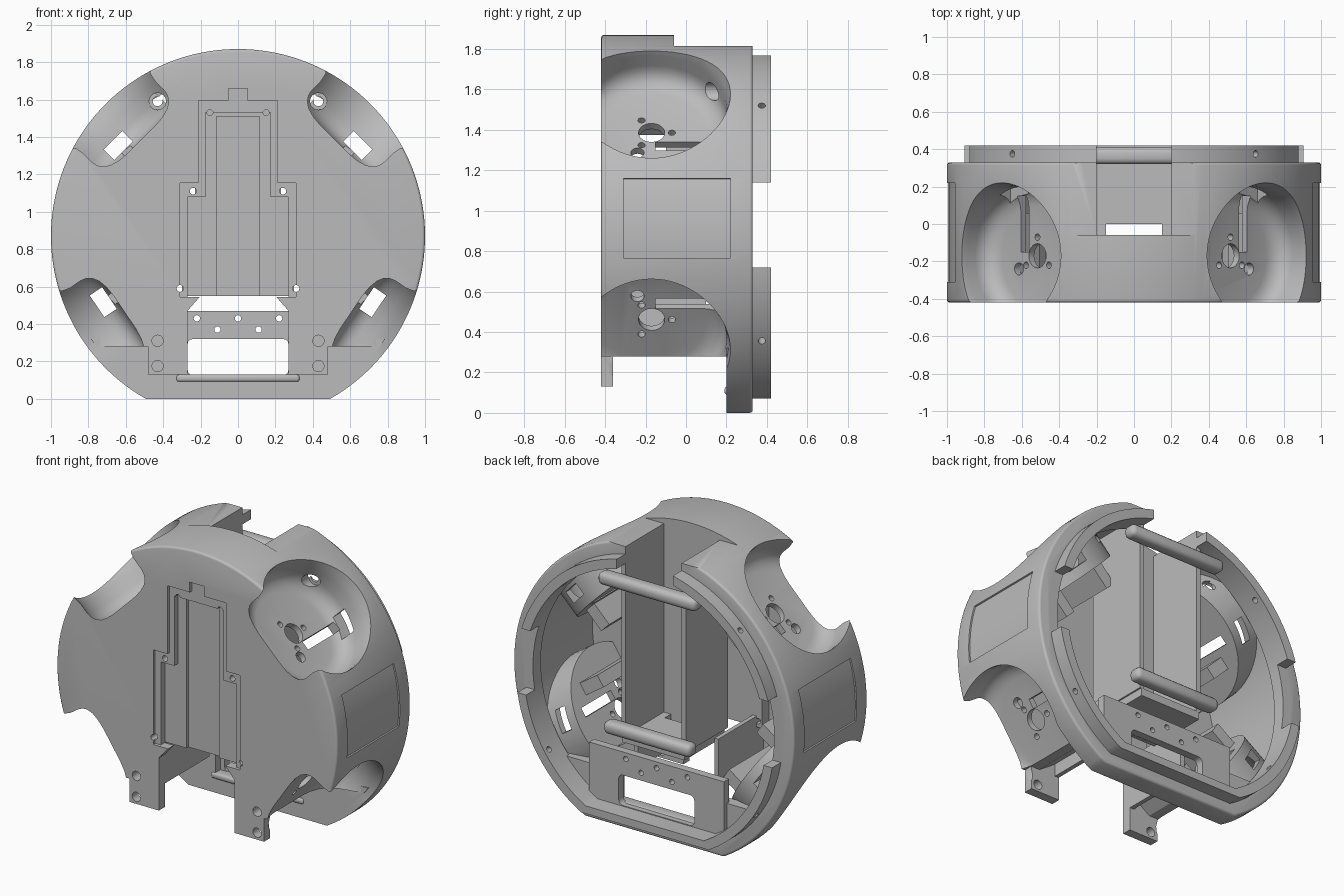
import bpy, bmesh, math
from math import sin, cos, pi, radians
from mathutils import Matrix, Vector

if "Cube" in bpy.data.objects:
    bpy.data.objects.remove(bpy.data.objects["Cube"])

mat = bpy.data.materials.new("light grey plastic")
mat.use_nodes = True
GREY = (0.5, 0.5, 0.5, 1)
mat.diffuse_color = GREY
mat.node_tree.nodes["Principled BSDF"].inputs["Base Color"].default_value = GREY
CZ = 0.87  # height of the body's centre


def finish(name, bm, matrix=None):
    if matrix:
        bmesh.ops.transform(bm, matrix=matrix, verts=bm.verts)
    bmesh.ops.recalc_face_normals(bm, faces=bm.faces)
    me = bpy.data.meshes.new(name)
    bm.to_mesh(me)
    bm.free()
    me.materials.append(mat)
    ob = bpy.data.objects.new(name, me)
    bpy.context.collection.objects.link(ob)
    return ob


def box(name, x, y, z, matrix=None, bevel=0):
    bm = bmesh.new()
    bmesh.ops.create_cube(bm, size=1)
    for v in bm.verts:
        v.co = [(a + b) / 2 + c * (b - a) for (a, b), c in zip((x, y, z), v.co)]
    if bevel:
        bmesh.ops.bevel(bm, geom=bm.edges[:], offset=bevel, segments=3, profile=0.5, affect='EDGES')
    return finish(name, bm, matrix)


def prism(name, pts, y0, y1, bevel=0):
    bm = bmesh.new()
    face = bm.faces.new([bm.verts.new((x, y0, z)) for x, z in pts])
    ext = bmesh.ops.extrude_face_region(bm, geom=[face])
    bmesh.ops.translate(bm, vec=(0, y1 - y0, 0), verts=[v for v in ext["geom"] if isinstance(v, bmesh.types.BMVert)])
    if bevel:
        rim = [e for e in bm.edges if abs(e.verts[0].co.y - e.verts[1].co.y) < 1e-5]
        bmesh.ops.bevel(bm, geom=rim, offset=bevel, segments=3, profile=0.5, affect='EDGES')
    return finish(name, bm)


def disc(r, floor, n=128):
    # circle outline with its bottom cut flat
    a = math.asin((CZ - floor) / r)
    return [(r * cos(-a + (pi + 2 * a) * i / n), CZ + r * sin(-a + (pi + 2 * a) * i / n)) for i in range(n + 1)]


def lathe(name, profile, matrix, n=64):
    bm = bmesh.new()
    rings = [[bm.verts.new((r * cos(2 * pi * i / n), r * sin(2 * pi * i / n), h)) for i in range(n)] for r, h in profile]
    for lo, hi in zip(rings, rings[1:]):
        for i in range(n):
            bm.faces.new((lo[i], lo[(i + 1) % n], hi[(i + 1) % n], hi[i]))
    bm.faces.new(rings[0])
    bm.faces.new(rings[-1])
    return finish(name, bm, matrix)


def rod(name, r, a, b, n=24):
    a, b = Vector(a), Vector(b)
    m = Matrix.Translation(a) @ (b - a).to_track_quat('Z', 'Y').to_matrix().to_4x4()
    return lathe(name, [(r, 0), (r, (b - a).length)], m, n)


def apply(ob, other, op='DIFFERENCE'):
    mod = ob.modifiers.new("cut", 'BOOLEAN')
    mod.operation, mod.solver, mod.object = op, 'EXACT', other
    bpy.context.view_layer.objects.active = ob
    bpy.ops.object.modifier_apply(modifier=mod.name)
    bpy.data.objects.remove(other)


def cut(ob, *others):
    for o in others:
        apply(ob, o)


def smooth(ob):
    bpy.ops.object.select_all(action='DESELECT')
    ob.select_set(True)
    bpy.context.view_layer.objects.active = ob
    bpy.ops.object.shade_smooth_by_angle(angle=radians(32))


# wheel frames: x runs along the rim towards the middle, z points outwards
frames = []
for sx in (-1, 1):
    for deg in (45, -34):
        c, s = cos(radians(deg)), sin(radians(deg))
        tz = -c if s > 0 else c
        frames.append(Matrix(((sx * abs(s), 0, sx * c, 0), (0, 1, 0, 0), (tz, 0, s, CZ), (0, 0, 0, 1))))

# body cup: front plate and rim in one
body = prism("body_shell", disc(1, 0), -0.42, 0.33, 0.015)
cut(body, prism("hollow", disc(0.92, 0.07), -0.36, 0.6))
apply(body, box("recess_backing", (-0.34, 0.34), (-0.37, -0.29), (0.55, 1.7)), 'UNION')

# wheel housings and motor cradles
for m in frames:
    at = m @ Matrix.Translation((0, -0.17, 0))
    housing = lathe("housing", [(0.41, 0.69), (0.41, 1.1)], at)
    apply(housing, prism("limit", disc(0.97, 0.02), -0.4, 0.3), 'INTERSECT')
    apply(body, housing, 'UNION')
    for t in (-0.215, 0.215):
        apply(body, box("cradle", (t - 0.04, t + 0.04), (-0.37, 0.06), (0.54, 0.71), m), 'UNION')

# wheel wells with motor, screw and cable openings
well = [(0.27, 0.73), (0.30, 0.736), (0.33, 0.75), (0.352, 0.772), (0.365, 0.80), (0.37, 0.83),
        (0.37, 0.90), (0.378, 0.95), (0.39, 1.0), (0.40, 1.2)]
for m in frames:
    cut(body, lathe("well", well, m @ Matrix.Translation((0, -0.17, 0)), 72))
    holes = [(0, -0.17, 0.065), (0.14, -0.24, 0.033)]
    holes += [(0.1 * sin(a), -0.17 + 0.1 * cos(a), 0.018) for a in (0, 2 * pi / 3, 4 * pi / 3)]
    for t, y, r in holes:
        cut(body, rod("hole", r, m @ Vector((t, y, 0.6)), m @ Vector((t, y, 0.85))))
    cut(body, box("cable_slot", (0.065, 0.125), (-0.15, 0.15), (0.6, 0.8), m))
    cut(body, box("cable_window", (0.04, 0.18), (0.02, 0.3), (0.755, 0.835), m))

# open underside, leaving two tabs on the front plate
cut(body, box("under", (-1.1, 1.1), (-0.36, 0.2), (-0.1, 0.28)),
    box("tab_trim", (-1.1, 1.1), (-0.6, 0.2), (-0.1, 0.13)))
for sx in (-1, 1):
    cut(body, box("side_trim", sorted((sx * 0.48, sx * 1.1)), (-0.6, 0.2), (-0.1, 0.28)))
mouth = [(-0.27, 0.05), (0.27, 0.05), (0.27, 0.47), (0.2, 0.55), (-0.2, 0.55), (-0.27, 0.47)]
cut(body, prism("mouth", mouth, -0.6, -0.2))

# stepped recess in the front plate
for hx, top, depth in ((0.31, 1.155, 0.02), (0.21, 1.595, 0.021), (0.05, 1.66, 0.022),
                       (0.27, 1.08, 0.06), (0.175, 1.53, 0.061), (0.115, 1.51, 0.08)):
    cut(body, box("recess", (-hx, hx), (-0.6, -0.42 + depth), (0.545, top)))

# screw holes in the front plate
for x, z, r in ((0.43, 0.31, 0.03), (0.43, 0.175, 0.03), (0.31, 0.59, 0.018),
                (0.24, 1.11, 0.018), (0.15, 1.53, 0.016)):
    for sx in (-1, 1):
        cut(body, rod("screw_hole", r, (sx * x, -0.6, z), (sx * x, -0.2, z)))

# counterbored screws in the back of the upper wells, and screws in the top notch
for sx in (-1, 1):
    cut(body, rod("counterbore", 0.045, (sx * 0.43, -0.2, 1.59), (sx * 0.43, 0.17, 1.59)),
        rod("bore", 0.026, (sx * 0.43, -0.2, 1.59), (sx * 0.43, 0.6, 1.59)))

# top notch and shallow side panels
cut(body, box("top_flat", (-0.5, 0.5), (-0.06, 0.6), (1.815, 2.1)),
    box("top_gap", (-0.2, 0.2), (-0.06, 0.6), (1.6, 2.1)))
for sx in (-1, 1):
    cut(body, rod("notch_screw", 0.025, (sx * 0.155, -0.12, 1.785), (sx * 0.155, 0.1, 1.785)))
    arc = [(sx * r * cos(a), CZ + r * sin(a)) for r, sgn in ((0.99, 1), (1.1, -1))
           for a in [0.095 + sgn * 0.2 * (i / 8 - 1) for i in range(17)]]
    cut(body, prism("side_panel", arc, -0.31, 0.22))
smooth(body)

# raised rear ring, split at the top and at both sides
ring = prism("rear_ring", disc(0.92, 0.07), 0.25, 0.42)
cut(ring, prism("ring_inside", disc(0.86, 0.12), 0, 0.6),
    box("ring_top_gap", (-0.2, 0.2), (0, 0.6), (1.5, 2)),
    box("ring_side_gap", (-1.1, 1.1), (0.33, 0.6), (0.72, 1.14)))
for m in frames:
    cut(ring, rod("ring_hole", 0.018, m @ Vector((0, 0.375, 0.8)), m @ Vector((0, 0.375, 1))))
smooth(ring)

# lower rear plate with its slot and screw holes
plate = box("lower_rear_plate", (-0.48, 0.48), (0.25, 0.3), (0.02, 0.47))
cut(plate, box("slot", (-0.27, 0.27), (0, 0.5), (0.125, 0.32), bevel=0.03))
for x, z in ((-0.22, 0.43), (0, 0.43), (0.22, 0.43), (-0.11, 0.37), (0.11, 0.37)):
    cut(plate, rod("plate_hole", 0.017, (x, 0, z), (x, 0.5, z)))
smooth(plate)
smooth(box("slot_lip", (-0.33, 0.33), (0.19, 0.27), (0.09, 0.13), bevel=0.015))

# closed corners behind the lower wheels
corners = prism("lower_corners", disc(0.96, 0.02), 0.2, 0.27)
cut(corners, box("above", (-1.1, 1.1), (0, 0.6), (0.32, 2)),
    box("between", (-0.3, 0.3), (0, 0.6), (0.1, 0.6)))
smooth(corners)

# central channel, widening to the mouth at the bottom
for sx, side in ((-1, "right"), (1, "left")):
    box(side + "_channel_wall", sorted((sx * 0.2, sx * 0.23)), (-0.1, 0.33), (0.6, 1.8))
    box(side + "_mouth_wall", sorted((sx * 0.272, sx * 0.3)), (-0.37, 0.1), (0.28, 0.62))
box("channel_front_wall", (-0.22, 0.22), (-0.085, -0.06), (0.6, 1.815))
channel_floor = box("channel_floor", (-0.22, 0.22), (-0.08, 0.33), (0.55, 0.6))
cut(channel_floor, box("floor_notch", (-0.15, 0.15), (-0.06, 0), (0.4, 0.8)))

# rear handles
for name, hx, z in (("upper_handle", 0.35, 1.6), ("lower_handle", 0.31, 0.65)):
    smooth(box(name, (-hx, hx), (0.32, 0.41), (z - 0.04, z + 0.04), bevel=0.03))
